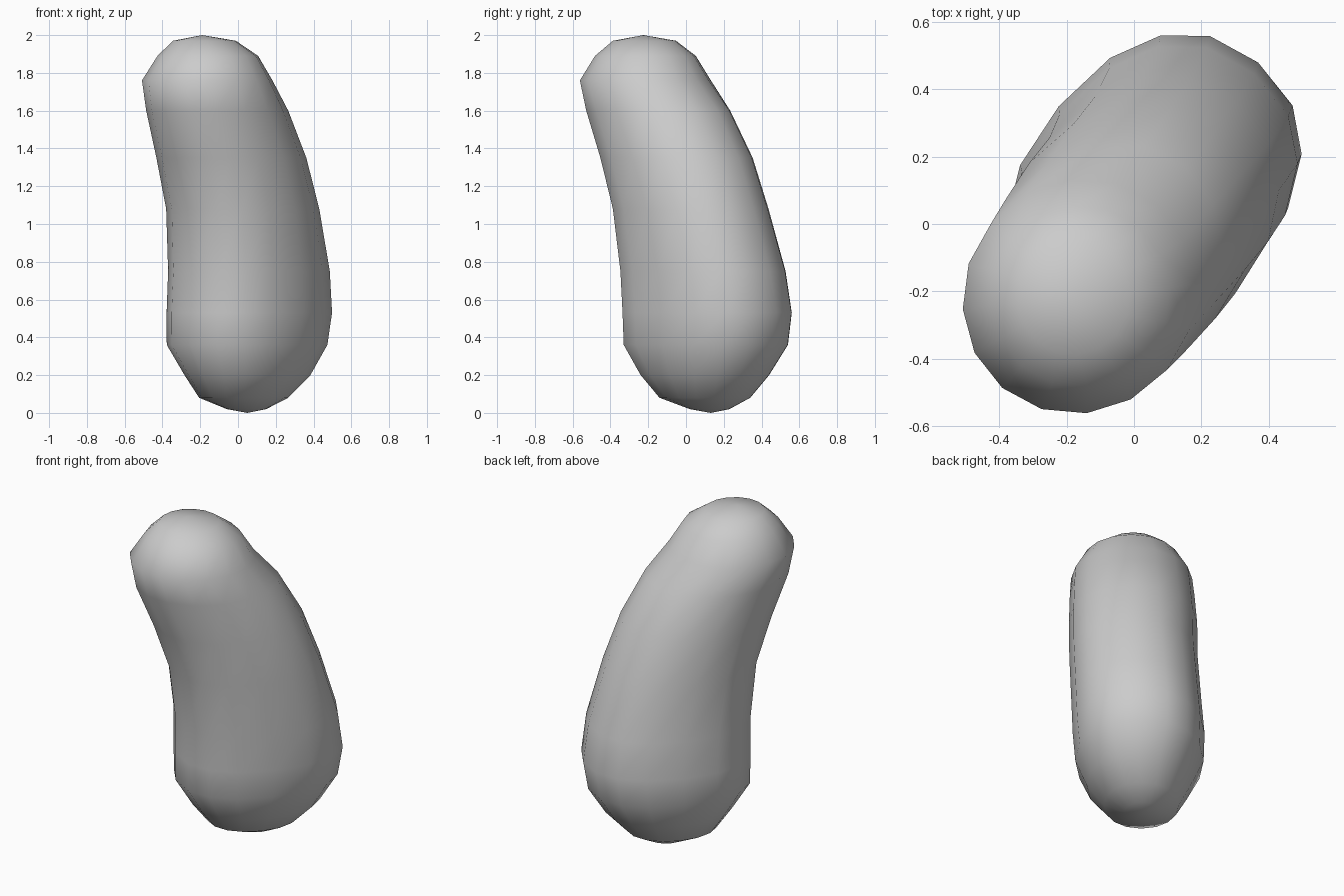
import bpy, bmesh, math

if "Cube" in bpy.data.objects:
    bpy.data.objects.remove(bpy.data.objects["Cube"])

# Cross-sections up the body: z, centre x, centre y, long radius, short radius, squareness
RINGS = [
    (0.02, 0.045, 0.125, 0.11, 0.10, 2.0),
    (0.08, 0.03, 0.10, 0.26, 0.21, 2.1),
    (0.20, 0.05, 0.10, 0.365, 0.29, 2.2),
    (0.36, 0.048, 0.105, 0.465, 0.36, 2.3),
    (0.53, 0.06, 0.112, 0.48, 0.37, 2.3),
    (0.75, 0.058, 0.09, 0.465, 0.365, 2.3),
    (1.08, 0.025, 0.025, 0.435, 0.36, 2.2),
    (1.35, -0.035, -0.05, 0.43, 0.36, 2.1),
    (1.60, -0.11, -0.147, 0.41, 0.35, 2.0),
    (1.76, -0.163, -0.215, 0.355, 0.34, 2.0),
    (1.89, -0.16, -0.215, 0.27, 0.265, 2.0),
    (1.97, -0.178, -0.22, 0.17, 0.165, 2.0),
]
BOTTOM, TOP = (0.05, 0.13, 0.0), (-0.19, -0.225, 2.0)
SIDES = 16
DX, DY = math.cos(math.radians(50)), math.sin(math.radians(50))


def power(v, p):
    return math.copysign(abs(v) ** (2 / p), v)


def add_ring(bm, z, cx, cy, a, b, p):
    ring = []
    for i in range(SIDES):
        t = 2 * math.pi * i / SIDES
        u, v = a * power(math.cos(t), p), b * power(math.sin(t), p)
        ring.append(bm.verts.new((cx + u * DX - v * DY, cy + u * DY + v * DX, z)))
    return ring


# Bent, rounded body lofted through the rings and closed at both poles
bm = bmesh.new()
rings = [add_ring(bm, *r) for r in RINGS]
low, high = bm.verts.new(BOTTOM), bm.verts.new(TOP)
for i in range(SIDES):
    j = (i + 1) % SIDES
    for r0, r1 in zip(rings, rings[1:]):
        bm.faces.new((r0[i], r0[j], r1[j], r1[i]))
    bm.faces.new((low, rings[0][j], rings[0][i]))
    bm.faces.new((high, rings[-1][i], rings[-1][j]))
for f in bm.faces:
    f.smooth = True
mesh = bpy.data.meshes.new("bent_body")
bm.to_mesh(mesh)
bm.free()
bpy.context.collection.objects.link(bpy.data.objects.new("bent_body", mesh))
